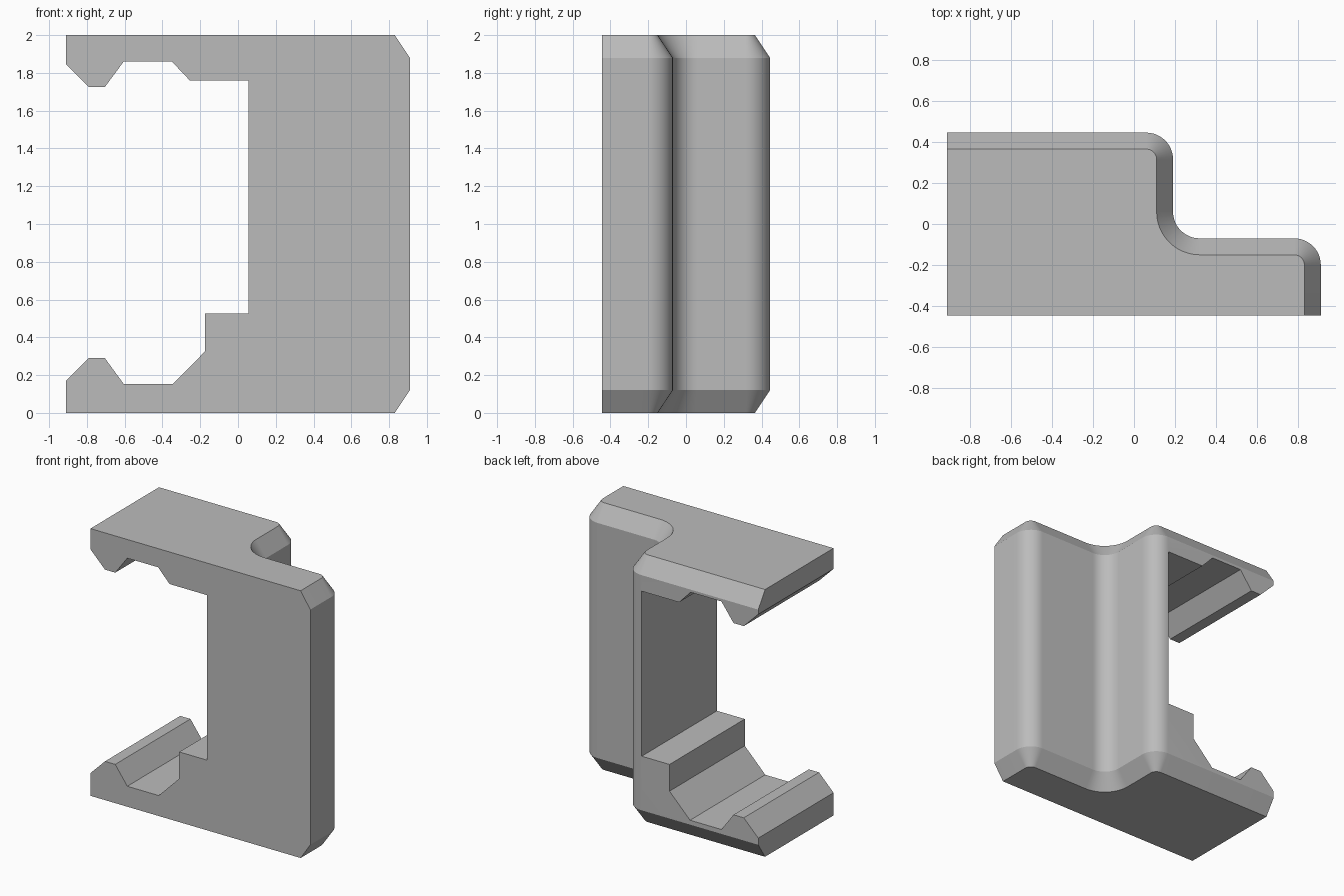
import bpy
import bmesh
from math import sin, cos, radians

cube = bpy.data.objects.get("Cube")
if cube:
    bpy.data.objects.remove(cube, do_unlink=True)

LEFT, RIGHT, FRONT, BACK = -0.91, 0.91, -0.445, 0.445
STEP_X, STEP_Y = 0.19, -0.07      # inner step of the plan outline
RADIUS, STEPS = 0.13, 12
INSET, CHAMFER, HEIGHT = 0.08, 0.12, 2.0


def add_object(name, bm):
    bmesh.ops.recalc_face_normals(bm, faces=bm.faces)
    mesh = bpy.data.meshes.new(name)
    bm.to_mesh(mesh)
    bm.free()
    obj = bpy.data.objects.new(name, mesh)
    bpy.context.collection.objects.link(obj)
    return obj


def loft(name, rings):
    """Skin matching closed rings and cap both ends."""
    bm = bmesh.new()
    loops = [[bm.verts.new(p) for p in ring] for ring in rings]
    for a, b in zip(loops, loops[1:]):
        for i in range(len(a)):
            j = (i + 1) % len(a)
            bm.faces.new((a[i], a[j], b[j], b[i]))
    bm.faces.new(loops[0][::-1])
    bm.faces.new(loops[-1])
    return add_object(name, bm)


def arc(cx, cy, radius, start, end):
    angles = [radians(start + (end - start) * i / STEPS) for i in range(STEPS + 1)]
    return [(cx + radius * cos(a), cy + radius * sin(a)) for a in angles]


def plan(inset, z):
    """Stepped plan outline; only its rounded back and side edge moves in."""
    outer, inner = RADIUS - inset, RADIUS + inset
    pts = [(LEFT, FRONT), (RIGHT - inset, FRONT)]
    pts += arc(RIGHT - RADIUS, STEP_Y - RADIUS, outer, 0, 90)
    pts += arc(STEP_X + RADIUS, STEP_Y + RADIUS, inner, 270, 180)
    pts += arc(STEP_X - RADIUS, BACK - RADIUS, outer, 0, 90)
    pts.append((LEFT, BACK - inset))
    return [(x, y, z) for x, y in pts]


# Body with chamfered top and bottom
body = loft("clamp_body", [plan(INSET, 0), plan(0, CHAMFER),
                           plan(0, HEIGHT - CHAMFER), plan(INSET, HEIGHT)])

# Open jaw, cut straight through from front to back
jaw = [(-1.03, 1.965), (-0.79, 1.725), (-0.705, 1.725), (-0.605, 1.86),
       (-0.35, 1.86), (-0.255, 1.76), (0.055, 1.76), (0.055, 0.525),
       (-0.175, 0.525), (-0.175, 0.325), (-0.345, 0.153), (-0.605, 0.153),
       (-0.705, 0.29), (-0.79, 0.29), (-1.03, 0.05)]
cutter = loft("jaw_cutter", [[(x, y, z) for x, z in jaw] for y in (-0.6, 0.6)])
cutter.hide_render = True

cut = body.modifiers.new("jaw", "BOOLEAN")
cut.operation = "DIFFERENCE"
cut.solver = "EXACT"
cut.object = cutter

bpy.ops.object.select_all(action="DESELECT")
bpy.context.view_layer.objects.active = body
body.select_set(True)
bpy.ops.object.modifier_apply(modifier=cut.name)
bpy.data.objects.remove(cutter, do_unlink=True)
bpy.ops.object.shade_smooth_by_angle(angle=radians(25))

# Plain grey finish
grey = bpy.data.materials.new("plain_grey")
grey.use_nodes = True
colour = (0.5, 0.5, 0.5, 1)
grey.diffuse_color = colour
grey.node_tree.nodes["Principled BSDF"].inputs["Base Color"].default_value = colour
body.data.materials.clear()
body.data.materials.append(grey)
